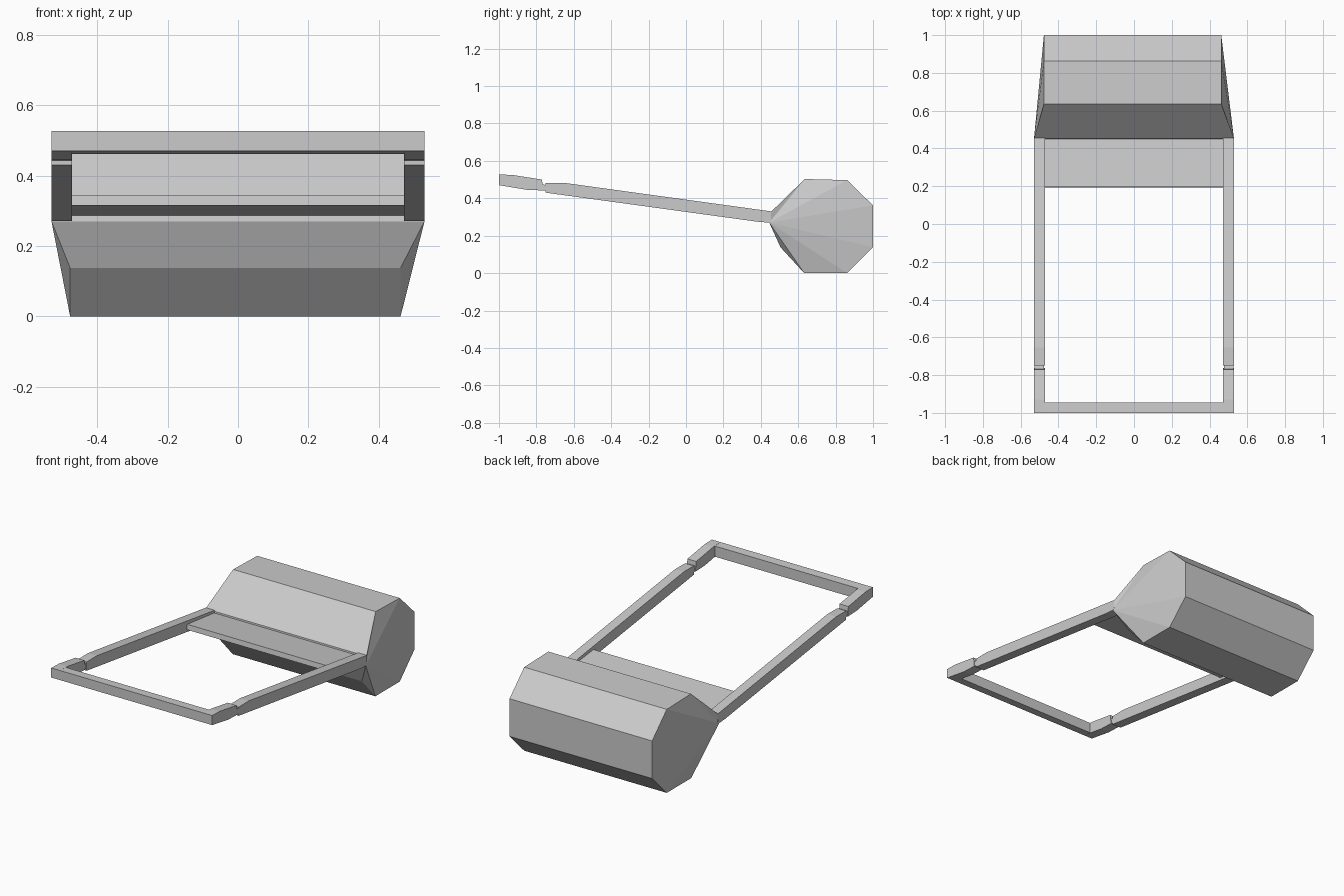
import bpy, bmesh

if "Cube" in bpy.data.objects:
    bpy.data.objects.remove(bpy.data.objects["Cube"])


def make_object(name, build):
    bm = bmesh.new()
    build(bm)
    bmesh.ops.recalc_face_normals(bm, faces=bm.faces)
    mesh = bpy.data.meshes.new(name)
    bm.to_mesh(mesh)
    bm.free()
    obj = bpy.data.objects.new(name, mesh)
    bpy.context.collection.objects.link(obj)
    return obj


def ring(bm, x, profile):
    return [bm.verts.new((x, y, z)) for y, z in profile]


def bridge(bm, a, b):
    for i in range(len(a)):
        j = (i + 1) % len(a)
        bm.faces.new((a[i], a[j], b[j], b[i]))


def extrusion(name, profile, x0, x1):
    # Side profile (y, z) swept across x
    def build(bm):
        a, b = ring(bm, x0, profile), ring(bm, x1, profile)
        bridge(bm, a, b)
        bm.faces.new(a)
        bm.faces.new(b)
    return make_object(name, build)


# Drum: faceted roller whose bulged ends fan out to the arm pivots
DRUM = [(0.445, 0.27), (0.505, 0.138), (0.632, 0.0), (0.862, 0.0),
        (1.0, 0.138), (1.0, 0.362), (0.862, 0.497), (0.635, 0.503),
        (0.452, 0.325)]


def build_drum(bm):
    rings = []
    for x_end, x_pivot in ((-0.477, -0.53), (0.462, 0.53)):
        r = ring(bm, x_end, DRUM)
        r[0].co.x = r[-1].co.x = x_pivot
        for i in range(1, len(r) - 1):
            bm.faces.new((r[0], r[i], r[i + 1]))
        rings.append(r)
    bridge(bm, *rings)


make_object("drum", build_drum)

# Side arms
ARM = [(-0.75, 0.43), (-0.75, 0.482), (-0.655, 0.483), (0.455, 0.33),
       (0.455, 0.27), (0.395, 0.273)]
# Raised grip ends of the handle
GRIP = [(-1.0, 0.47), (-1.0, 0.527), (-0.93, 0.525), (-0.77, 0.50),
        (-0.763, 0.442), (-0.85, 0.445)]
# Narrow collar joining grip and arm
COLLAR = [(-0.775, 0.445), (-0.775, 0.475), (-0.74, 0.47), (-0.74, 0.44)]

for side, s in (("left", -1), ("right", 1)):
    extrusion(side + "_arm", ARM, s * 0.472, s * 0.53)
    extrusion(side + "_grip", GRIP, s * 0.472, s * 0.53)
    extrusion(side + "_collar", COLLAR, s * 0.476, s * 0.527)

# Cross bar of the handle
extrusion("handle_bar", [(-1.0, 0.47), (-1.0, 0.527), (-0.945, 0.525),
                         (-0.945, 0.462)], -0.475, 0.475)

# Inclined plate between the arms, in front of the drum
extrusion("front_plate", [(0.192, 0.315), (0.196, 0.345), (0.455, 0.315),
                          (0.455, 0.286)], -0.474, 0.474)
